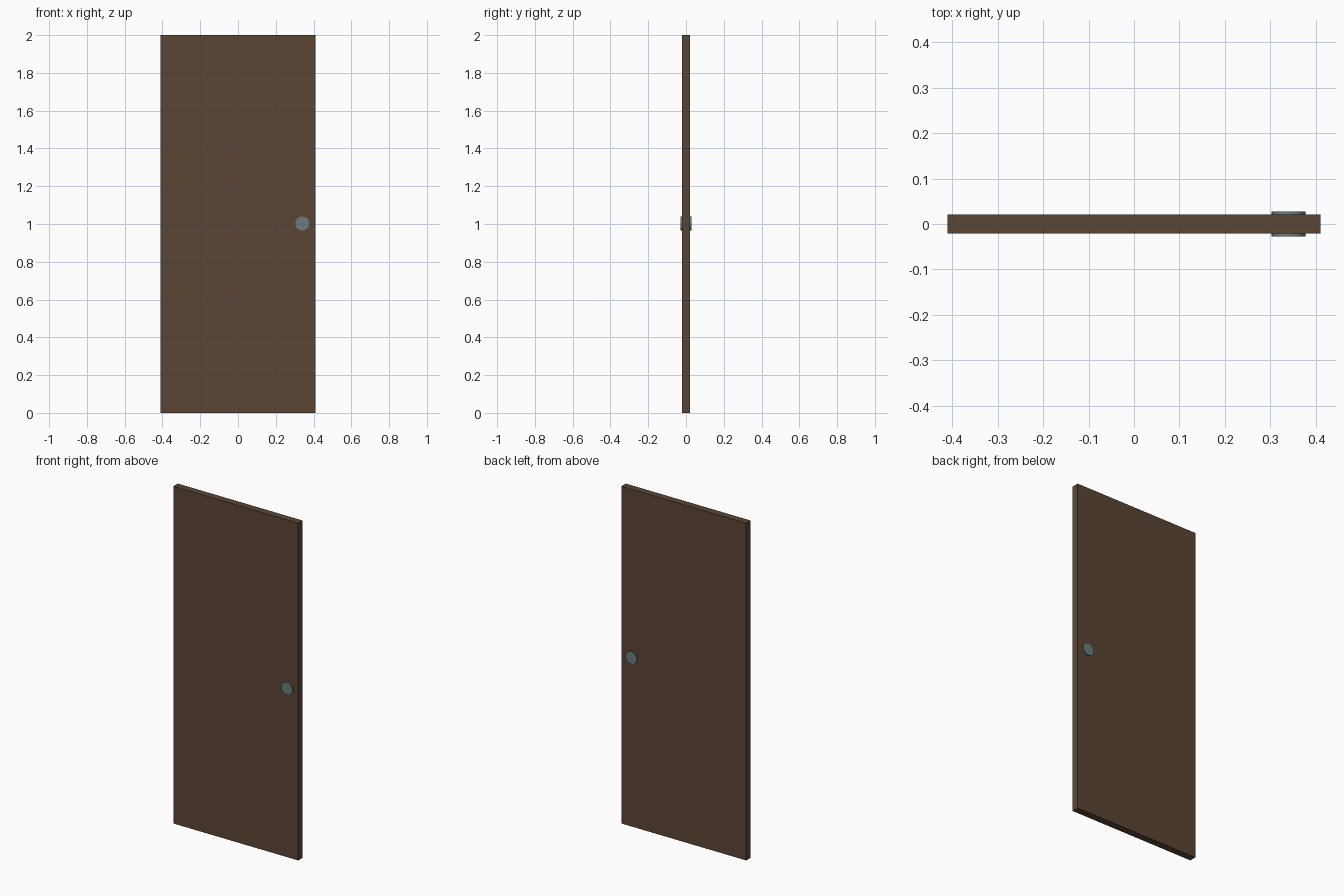
import bpy
from math import radians

if "Cube" in bpy.data.objects:
    bpy.data.objects.remove(bpy.data.objects["Cube"])


def paint(obj, name, color):
    mat = bpy.data.materials.new(name)
    mat.diffuse_color = (*color, 1)
    mat.use_nodes = True
    mat.node_tree.nodes["Principled BSDF"].inputs["Base Color"].default_value = mat.diffuse_color
    obj.data.materials.append(mat)


# Flat door slab
bpy.ops.mesh.primitive_cube_add(size=1, location=(0, 0, 1))
door = bpy.context.object
door.name = "door_panel"
door.scale = (0.82, 0.042, 2)
bpy.ops.object.transform_apply(location=False, rotation=False, scale=True)
paint(door, "brown_wood", (0.105, 0.06, 0.036))

# Round handle disc passing through the slab, proud on both faces
bpy.ops.mesh.primitive_cylinder_add(vertices=32, radius=0.037, depth=0.056,
                                    location=(0.34, 0, 1.003),
                                    rotation=(radians(90), 0, 0))
knob = bpy.context.object
knob.name = "door_knob"
bpy.ops.object.shade_smooth_by_angle(angle=radians(30))
paint(knob, "grey_metal", (0.15, 0.2, 0.2))
